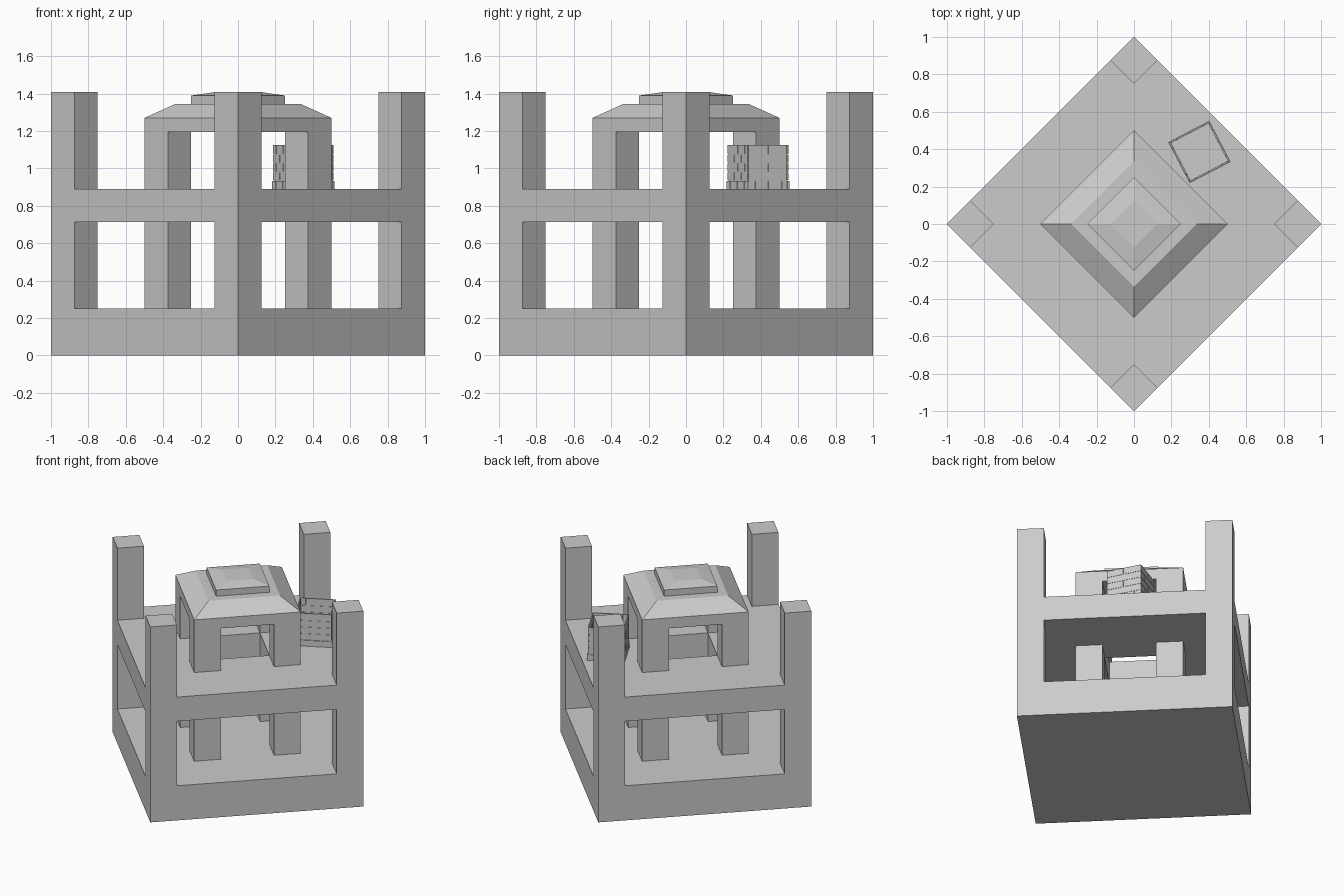
import bpy, bmesh
from math import pi, sqrt, radians
from mathutils import Matrix, Vector

if "Cube" in bpy.data.objects:
    bpy.data.objects.remove(bpy.data.objects["Cube"])

S = 1 / sqrt(2)          # half side of a square with half diagonal 1
TURN = pi / 4            # the whole tower stands on the diagonal


def add_boxes(name, boxes, angle=TURN, loc=(0, 0, 0)):
    """One object from boxes given as (x0, x1, y0, y1, z0, z1)."""
    bm = bmesh.new()
    for x0, x1, y0, y1, z0, z1 in boxes:
        m = Matrix.Translation(((x0 + x1) / 2, (y0 + y1) / 2, (z0 + z1) / 2))
        m = m @ Matrix.Diagonal((x1 - x0, y1 - y0, z1 - z0, 1))
        bmesh.ops.create_cube(bm, size=1, matrix=m)
    return finish(name, bm, angle, loc)


def finish(name, bm, angle=TURN, loc=(0, 0, 0)):
    bmesh.ops.recalc_face_normals(bm, faces=bm.faces)
    me = bpy.data.meshes.new(name)
    bm.to_mesh(me)
    bm.free()
    ob = bpy.data.objects.new(name, me)
    ob.location = loc
    ob.rotation_euler.z = angle
    bpy.context.collection.objects.link(ob)
    return ob


def stepped_cap(name, rings):
    """Stack of square rings (half diagonal, z) closed at both ends."""
    bm = bmesh.new()
    loops = []
    for r, z in rings:
        r *= S
        loops.append([bm.verts.new((x * r, y * r, z))
                      for x, y in ((-1, -1), (1, -1), (1, 1), (-1, 1))])
    for a, b in zip(loops, loops[1:]):
        for i in range(4):
            j = (i + 1) % 4
            bm.faces.new((a[i], a[j], b[j], b[i]))
    bm.faces.new(loops[0][::-1])
    bm.faces.new(loops[-1])
    return finish(name, bm)


# Tower frame: a block with openings cut right through, plus a floor hatch
frame = add_boxes("tower_frame", [(-S, S, -S, S, 0, 1.41)])
w, h = 0.75 * S, 0.25 * S
cuts = []
for z0, z1 in ((0.25, 0.715), (0.89, 1.6)):
    cuts += [(-w, w, -1, 1, z0, z1), (-1, 1, -w, w, z0, z1)]
cuts.append((-h, h, -h, h, 0.6, 1.0))
cutters = []
for c in cuts:
    cutter = add_boxes("cutter", [c])
    cutter.hide_render = True
    mod = frame.modifiers.new("opening", 'BOOLEAN')
    mod.operation, mod.solver, mod.object = 'DIFFERENCE', 'EXACT', cutter
    cutters.append(cutter)
bpy.context.view_layer.update()
dg = bpy.context.evaluated_depsgraph_get()
cut_mesh = bpy.data.meshes.new_from_object(frame.evaluated_get(dg))
frame.modifiers.clear()
frame.data = cut_mesh
for cutter in cutters:
    bpy.data.objects.remove(cutter)

# Inner posts on both levels
for name, z0, z1 in (("lower_inner_posts", 0.25, 0.715),
                     ("pavilion_posts", 0.89, 1.195)):
    posts = []
    for sx in (-1, 1):
        for sy in (-1, 1):
            cx, cy, r = sx * 0.375 * S, sy * 0.375 * S, 0.125 * S
            posts.append((cx - r, cx + r, cy - r, cy + r, z0, z1))
    add_boxes(name, posts)

# Pavilion roof with bevelled sides and a small cap
stepped_cap("pavilion_roof", [(0.5, 1.195), (0.5, 1.27), (0.335, 1.345),
                              (0.25, 1.345), (0.25, 1.39), (0.125, 1.408)])

# Small open brick enclosure on the upper floor
HALF, T, GAP, ROWS = 0.12, 0.008, 0.005, 5
row_h = 0.235 / ROWS
walls = []
for side in range(4):
    def put(u0, u1, v0, v1, z0, z1):
        rot = Matrix.Rotation(side * pi / 2, 3, 'Z')
        p, q = rot @ Vector((u0, v0, 0)), rot @ Vector((u1, v1, 0))
        walls.append((min(p.x, q.x), max(p.x, q.x),
                      min(p.y, q.y), max(p.y, q.y), z0, z1))
    # mortar sheet
    put(-HALF + 0.003, HALF - 0.005, -HALF + 0.0025, -HALF + 0.0055, 0, 0.232)
    # staggered bricks, the lowest course standing slightly proud
    for row in range(ROWS):
        out = HALF + (0.004 if row == 0 else 0)
        marks = [-out, -0.04, 0.04, out - T] if row % 2 else \
                [-out, -0.08, 0, 0.08, out - T]
        z0 = row * row_h
        for a, b in zip(marks, marks[1:]):
            put(a, b - GAP, -out, -HALF + T, z0,
                z0 + row_h - (0 if row == ROWS - 1 else GAP))
add_boxes("brick_enclosure", walls, radians(27.5), (0.35, 0.385, 0.89))
